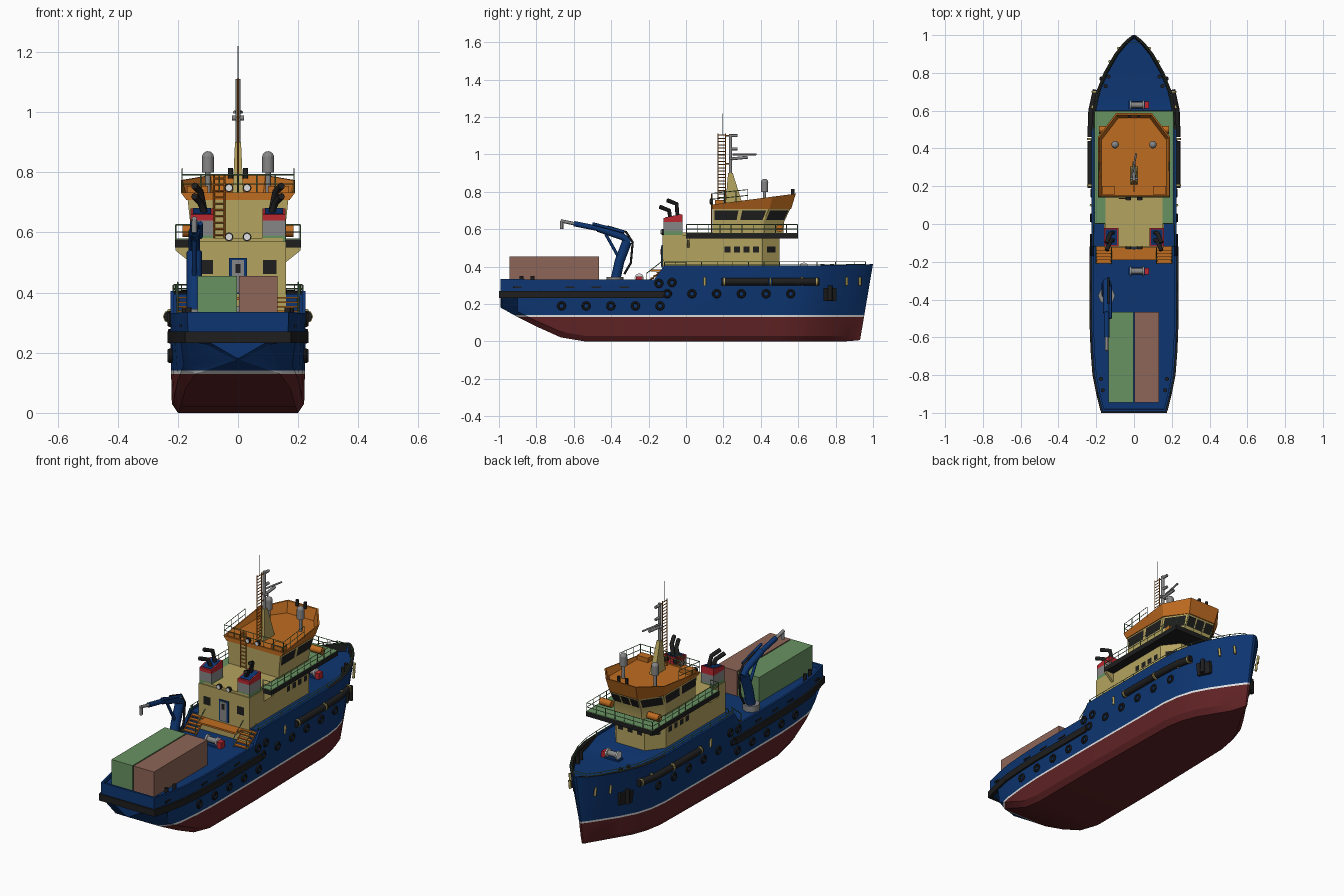
import bpy, bmesh, math
from mathutils import Vector

if "Cube" in bpy.data.objects:
    bpy.data.objects.remove(bpy.data.objects["Cube"])

def material(name, r, g, b):
    m = bpy.data.materials.new(name)
    m.diffuse_color = (r, g, b, 1)
    m.use_nodes = True
    m.node_tree.nodes["Principled BSDF"].inputs["Base Color"].default_value = m.diffuse_color
    return m

BLUE = material("hull_blue", .004, .036, .165)
RED = material("bottom_red", .115, .016, .018)
WHITE = material("white", .75, .75, .75)
BLACK = material("rubber_black", .013, .013, .014)
BEIGE = material("beige", .46, .37, .115)
ORANGE = material("orange", .52, .15, .015)
GREEN = material("deck_green", .14, .29, .12)
TAN = material("container_brown", .27, .13, .095)
GREY = material("grey", .24, .24, .24)
BRIGHT = material("funnel_red", .5, .02, .03)

def mesh(name, verts, faces, *mats):
    me = bpy.data.meshes.new(name)
    me.from_pydata([tuple(v) for v in verts], [], faces)
    for m in mats:
        me.materials.append(m)
    bm = bmesh.new()
    bm.from_mesh(me)
    bmesh.ops.remove_doubles(bm, verts=bm.verts, dist=1e-5)
    bmesh.ops.recalc_face_normals(bm, faces=bm.faces)
    bm.to_mesh(me)
    bm.free()
    ob = bpy.data.objects.new(name, me)
    bpy.context.collection.objects.link(ob)
    return ob

def loft(name, rings, *mats):
    n = len(rings[0])
    verts = [v for r in rings for v in r]
    faces = [(k*n+i, k*n+(i+1) % n, (k+1)*n+(i+1) % n, (k+1)*n+i)
             for k in range(len(rings)-1) for i in range(n)]
    faces += [tuple(range(n)), tuple(range((len(rings)-1)*n, len(rings)*n))]
    return mesh(name, verts, faces, *mats)

def ring(outline, z):
    return [(x, y, z(y) if callable(z) else z) for x, y in outline]

def house(w, y0, y1, cx, cy):
    return [(-w, y0), (w, y0), (w, y1-cy), (w-cx, y1), (cx-w, y1), (-w, y1-cy)]

def box(name, x0, x1, y0, y1, z0, z1, mat):
    o = [(x0, y0), (x1, y0), (x1, y1), (x0, y1)]
    return loft(name, [ring(o, z0), ring(o, z1)], mat)

def tubes(name, paths, r, mat, res=2):
    cu = bpy.data.curves.new(name, 'CURVE')
    cu.dimensions = '3D'
    cu.bevel_depth, cu.bevel_resolution, cu.use_fill_caps = r, res, True
    for p in paths:
        s = cu.splines.new('POLY')
        s.points.add(len(p)-1)
        for pt, c in zip(s.points, p):
            pt.co = (*c, 1)
    cu.materials.append(mat)
    ob = bpy.data.objects.new(name, cu)
    bpy.context.collection.objects.link(ob)
    return ob

def rail(name, pts, h, mat, step=.06):
    pts = [Vector(p) for p in pts]
    paths = [[p+Vector((0, 0, h*f)) for p in pts] for f in (.5, 1)]
    for a, b in zip(pts, pts[1:]):
        n = max(1, round((b-a).length/step))
        for i in range(n+1):
            q = a.lerp(b, i/n)
            paths.append([q, q+Vector((0, 0, h))])
    tubes(name, paths, .0022, mat, 0)

def ladder(name, a, b, z0, z1, n, mat):
    zs = [z0+(z1-z0)*(i+.5)/n for i in range(n)]
    tubes(name, [[(*p, z0), (*p, z1)] for p in (a, b)] + [[(*a, z), (*b, z)] for z in zs], .0028, mat, 0)

def panes(name, lo, hi, edge, n, v0, v1, gap=.12, u0=0, u1=1):
    # dark glass plates laid on wall number `edge` between two rings
    a, b, c, d = [Vector(r[(edge+k) % len(r)]) for r, k in ((lo, 0), (lo, 1), (hi, 1), (hi, 0))]
    off = (b-a).cross(d-a).normalized()*.003
    vs, fs = [], []
    for i in range(n):
        l, r = [u0+(u1-u0)*(i+t)/n for t in (gap/2, 1-gap/2)]
        vs += [a.lerp(b, u).lerp(d.lerp(c, u), v)+off for u, v in ((l, v0), (r, v0), (r, v1), (l, v1))]
        fs.append(tuple(range(4*i, 4*i+4)))
    mesh(name, vs, fs, BLACK)

# hull stations: y, top, mid, chine and bottom half widths, keel z, bulwark z, deck z
S = [(-.993, .168, .166, .09, .004, .182, .335, .335), (-.981, .17, .17, .1, .01, .175, .335, .335),
     (-.98, .17, .17, .1, .01, .175, .335, .312), (-.9, .19, .19, .18, .14, .13, .333, .312),
     (-.8, .21, .21, .2, .175, .08, .332, .312), (-.67, .22, .22, .212, .19, .022, .332, .312),
     (-.54, .225, .225, .22, .2, 0, .332, .312), (-.17, .225, .225, .22, .2, 0, .332, .312),
     (-.121, .225, .225, .22, .2, 0, .4, .312), (-.12, .225, .225, .22, .2, 0, .405, .395),
     (.5, .225, .22, .21, .188, 0, .405, .395), (.6, .22, .212, .193, .17, 0, .405, .372),
     (.7, .2, .187, .165, .138, 0, .407, .37), (.8, .161, .143, .115, .088, 0, .409, .37),
     (.9, .104, .083, .058, .038, 0, .411, .37), (.96, .056, .042, .024, .016, .004, .412, .37),
     (.985, .028, .02, .012, .009, .006, .413, .37), (.999, .008, .007, .006, .004, .008, .413, .413)]
rings = []
for y, wt, wm, wc, wb, zb, zt, zd in S:
    wi = max(wt-(.02 if y > .55 else .012), .002)
    side = [(wb, zb), (wc, zb+(.05 if y < -.95 else .03)), (wm, max(.24, zb+.06)), (wt, zt), (wi, zt), (wi, zd)]
    rake = .17*max(0, (y-.6)/.4)
    full = side + [(-x, z) for x, z in reversed(side)]
    rings.append([(x, y+rake*(z-.41), z) for x, z in full])
hull = loft("hull", rings, BLUE, RED, WHITE, BLACK)
bm = bmesh.new()
bm.from_mesh(hull.data)
for z in (.13, .141):
    bmesh.ops.bisect_plane(bm, geom=bm.verts[:]+bm.edges[:]+bm.faces[:], plane_co=(0, 0, z), plane_no=(0, 0, 1))
for f in bm.faces:
    c = f.calc_center_median()
    f.material_index = 1 if c.z < .13 else 2 if c.z < .141 else 0
    if c.y > .5 and c.z > .38 and abs(c.x) > .002:
        f.material_index = 3        # black bow bulwark lining and rim
bm.to_mesh(hull.data)
bm.free()

def hw(y, col=2):
    for a, b in zip(S, S[1:]):
        if a[0] <= y <= b[0]:
            return a[col]+(b[col]-a[col])*(y-a[0])/(b[0]-a[0])

# rubber fender band round the stern, bow rail
half = [(hw(y), y) for y in (-.12, -.54, -.67, -.8, -.9, -.99)]
for s in (-1, 1):
    loft("stern_fender_side", [[(s*(x-.01), y, .232), (s*(x+.01), y, .232), (s*(x+.01), y, .27), (s*(x-.01), y, .27)] for x, y in half], BLACK)
box("stern_fender", -.176, .176, -1.0, -.985, .232, .27, BLACK)
half = [(hw(y, 1)-.012, y, .4) for y in (.0, .5, .6, .7, .8, .9, .96)]
rail("bow_rail", half + [(-x, y, z) for x, y, z in reversed(half)], .026, GREEN, .08)

for s in (-1, 1):
    # tyres along the side
    tyres = [(-.1+.132*i, .255) for i in range(6)] + [(-.665+.1315*i, .19) for i in range(5)] + [(-.145, .31), (-.075, .315)]
    for y, z in tyres:
        bpy.ops.mesh.primitive_torus_add(major_segments=14, minor_segments=6, major_radius=.018, minor_radius=.0065,
                                         location=(s*(hw(y)+.003), y, z), rotation=(0, math.pi/2, 0))
        bpy.context.object.name = "side_tyre"
        bpy.context.object.data.materials.append(BLACK)
    # long roller fenders with straps
    tubes("roller_fender", [[(s*(hw(a, 1)+.002), a, .32), (s*(hw(m, 1)+.002), m, .32), (s*(hw(b, 1)+.002), b, .32)]
                            for a, m, b in ((.19, .3, .44), (.46, .6, .71))], .02, BLACK)
    tubes("fender_strap", [[(s*(hw(y, 1)+.002), y-.004, .32), (s*(hw(y, 1)+.002), y+.004, .32)]
                           for y in (.205, .45, .7)], .0225, BEIGE)
    tubes("mooring_bracket", [[(s*(hw(y, 1)-.002), y, .3), (s*(hw(y, 1)+.003), y, .345)] for y in (.1, .62, .86, .93)], .007, BEIGE)
    # anchor in its pocket
    loft("anchor_pocket", [[(s*.135, y, .215), (s*(hw(y)+.006), y, .215), (s*(hw(y)+.014), y, .285), (s*.135, y, .285)] for y in (.735, .805)], BLACK)
    tubes("anchor", [[(s*.17, .77, .3), (s*.172, .77, .22)]], .012, BLACK)
    # propeller shaft fairing, bollards
    tubes("shaft_fairing", [[(s*.125, -.72, .1), (s*.125, -.775, .09)], [(s*.125, -.76, .12), (s*.125, -.77, .075)]], .014, RED)
    tubes("bollards", [[(s*x, y, .31), (s*x, y, z)] for x, y, z in ((.165, -.88, .35), (.175, -.82, .35), (.15, .73, .415), (.135, .78, .415))], .011, BLACK)
    # freeing ports in the bulwark
    for y in (-.9, -.62, -.48, -.33):
        x = s*(hw(y)+.001)
        box("freeing_port", x-.003, x+.003, y-.025, y+.025, .285, .294, BLACK)

# containers
box("green_container", -.135, -.003, -.945, -.465, .312, .455, GREEN)
box("brown_container", .003, .132, -.945, -.465, .312, .455, TAN)

# lower deckhouse with windows and door
o = house(.16, -.125, .5, .07, .09)
lo, hi = ring(o, .311), ring(o, .57)
loft("deckhouse", [lo, hi], BEIGE)
for e, u in ((1, (.6, .98)), (5, (.02, .4))):
    panes("deckhouse_windows", lo, hi, e, 4, .64, .76, .4, *u)
for e in (2, 3, 4):
    panes("deckhouse_windows", lo, hi, e, (1, 3, 1)[e-2], .64, .76, .5)
panes("aft_window_left", lo, hi, 0, 1, .58, .76, 0, .1, .24)
panes("aft_window_right", lo, hi, 0, 1, .58, .76, 0, .76, .9)
box("door_frame", -.03, .03, -.13, -.124, .395, .515, BLUE)
box("door", -.02, .02, -.133, -.129, .4, .508, GREY)
box("door_window", -.009, .009, -.136, -.132, .465, .495, BLACK)

# bridge deck with dark edge, green floor
o = [(-.21, 0), (.21, 0), (.21, .6), (-.21, .6)]
loft("bridge_deck_edge", [ring(o, .55), ring(o, .576)], BLACK)
box("bridge_deck_floor", -.209, .209, .001, .599, .575, .579, GREEN)
box("house_top", -.15, .15, -.12, .16, .565, .582, BEIGE)
rail("bridge_deck_rail", [(-.155, .003, .578), (-.207, .003, .578), (-.207, .597, .578), (.207, .597, .578), (.207, .003, .578), (.155, .003, .578)], .047, GREEN)

# bridge, leaning windows, tray roof
lo, mid = ring(house(.16, .142, .52, .075, .11), .577), ring(house(.16, .142, .525, .075, .11), .64)
hi = ring(house(.168, .142, .56, .08, .115), .715)
loft("bridge", [lo, mid, hi], BEIGE)
for e, n in enumerate((0, 2, 1, 3, 1, 2)):
    if n:
        panes("bridge_windows", mid, hi, e, n, .12, .8, .14)
slope = lambda y: .732+(y-.14)*.13
loft("bridge_roof", [ring(house(.172, .14, .562, .085, .115), .708), ring(house(.19, .14, .587, .095, .125), slope),
                     ring(house(.184, .148, .578, .093, .122), slope), ring(house(.172, .15, .56, .088, .115), .728)], ORANGE)
rail("roof_rail", [(-.186, .33, .75), (-.186, .143, .73), (.186, .143, .73), (.186, .33, .75)], .062, GREEN)
ladder("bridge_ladder", (-.08, .136), (-.045, .136), .58, .79, 10, ORANGE)

for s in (-1, 1):
    # funnel: colour bands stacked, slanted top and two bent exhausts
    f = [(s*.082, -.12), (s*.158, -.12), (s*.158, -.02), (s*.082, -.02)]
    top = lambda y: .66+(y+.12)*.2
    for nm, a, b, m in (("base", .5, .56, BEIGE), ("green_band", .56, .59, GREEN), ("grey_band", .59, .64, GREY), ("red_top", .64, top, BRIGHT)):
        loft("funnel_"+nm, [ring(f, a), ring(f, b)], m)
    g = [(s*.09, -.112), (s*.15, -.112), (s*.15, -.028), (s*.09, -.028)]
    loft("funnel_vent", [ring(g, .65), ring(g, lambda y: top(y)+.002)], BLUE)
    tubes("exhaust", [[(s*.11, y, .66), (s*.125, y-.005, .725+d), (s*.145, y-.055, .745+d)] for y, d in ((-.045, .01), (-.085, -.025))], .0115, BLACK)
    # satellite domes, lamps, liferafts
    tubes("dome_post", [[(s*.1, .42, .72), (s*.1, .42, .8)]], .009, GREY)
    tubes("dome_body", [[(s*.1, .42, .8), (s*.1, .42, .85)]], .02, GREY, 3)
    bpy.ops.mesh.primitive_uv_sphere_add(segments=12, ring_count=8, radius=.02, location=(s*.1, .42, .85))
    bpy.context.object.name = "dome_cap"
    bpy.context.object.data.materials.append(GREY)
    tubes("work_lamp", [[(s*.03, y, z), (s*.03, y-.015, z)] for y, z in ((-.12, .585), (.14, .748))], .011, WHITE)
    tubes("lamp_housing", [[(s*.03, y+.002, z), (s*.03, y-.012, z)] for y, z in ((-.12, .585), (.14, .748))], .015, BLACK)
    tubes("horn_lamp", [[(s*.025, .57, .78), (s*.025, .57, .815)]], .009, BLACK)
    box("roof_locker", min(s*.1, s*.17), max(s*.1, s*.17), .155, .2, .73, .755, ORANGE)
    tubes("liferaft", [[(s*.115, .5, .605), (s*.185, .5, .605)]], .02, ORANGE)
    # deck support brackets
    loft("deck_bracket", [[(s*.158, y, .5), (s*.158, y, .555), (s*.208, y, .555), (s*.208, y, .54)] for y in (.005, .02)], BEIGE)
    # stairs from the aft deck
    for i in range(5):
        box("stair_tread", min(s*.12, s*.2), max(s*.12, s*.2), -.14-.017*i, -.12-.017*i, .38-.015*i, .386-.015*i, ORANGE)
    tubes("stair_sides", [[(s*x, -.12, .385), (s*x, -.21, .315)] for x in (.12, .2)], .004, ORANGE, 0)
    tubes("stair_handrail", [[(s*x, -.12, .435), (s*x, -.21, .365), (s*x, -.21, .315)] for x in (.12, .2)], .0025, GREEN, 0)
    rail("break_rail", [(s*.205, -.115, .395), (s*.215, -.115, .395), (s*.215, .0, .395)], .03, GREEN)
box("stair_platform", -.12, .12, -.19, -.12, .375, .385, ORANGE)

# mast, ladder, radars
base = lambda y0, y1, w: [(-w, y0), (w, y0), (w, y1), (-w, y1)]
loft("mast_base", [ring(base(.21, .305, .018), .727), ring(base(.225, .25, .01), .9)], BEIGE)
tubes("mast_pole", [[(0, .238, .88), (0, .238, 1.11)]], .009, GREY)
ladder("mast_ladder", (0, .172), (0, .212), .727, 1.112, 22, ORANGE)
tubes("whip_antenna", [[(0, .193, 1.1), (0, .193, 1.22)]], .0018, GREY, 0)
tubes("mast_stays", [[(0, .21, z), (0, .24, z)] for z in (.8, .95, 1.1)], .004, ORANGE, 0)
tubes("radar_arms", [[(0, .23, .975), (0, .33, .985)], [(0, .24, 1.03), (0, .275, 1.03)], [(0, .24, 1.1), (0, .275, 1.1)], [(-.02, .24, .98), (.02, .24, .98)]], .008, GREY)
tubes("radar_scanner", [[(-.012, .25, 1.0), (.012, .375, 1.0)]], .005, GREY)

# deck crane
X = -.145
tubes("crane_base", [[(X, -.38, .31), (X, -.38, .345)]], .045, GREY)
tubes("crane_column", [[(X, -.375, .34), (X, -.355, .43), (X, -.315, .535)]], .026, BLUE)
tubes("crane_inner_boom", [[(X, -.3, .53), (X, -.34, .56), (X, -.47, .605)]], .019, BLUE)
tubes("crane_outer_boom", [[(X, -.45, .6), (X, -.6, .63)]], .014, BLUE)
tubes("crane_tip", [[(X, -.59, .628), (X, -.67, .645)], [(X, -.665, .643), (X, -.665, .6)]], .009, GREY)
tubes("crane_ram", [[(X, -.36, .45), (X, -.43, .575)], [(X+.02, -.33, .585), (X+.02, -.5, .63)]], .008, BLUE)
tubes("crane_hose", [[(X+.01, -.42, .615), (X+.01, -.32, .585), (X+.01, -.285, .53), (X+.01, -.295, .42), (X+.01, -.33, .36)]], .006, BLACK)

# winches fore and aft
for y, z in ((-.25, .312), (.63, .37)):
    tubes("winch_drum", [[(-.015, y, z+.028), (.05, y, z+.028)]], .016, GREY)
    tubes("winch_flanges", [[(x, y, z+.028), (x+.008, y, z+.028)] for x in (-.02, .045)], .025, WHITE)
    box("winch_motor", .055, .08, y-.018, y+.018, z, z+.035, BRIGHT)
    box("winch_bed", -.03, .06, y-.02, y+.02, z, z+.01, BLUE)

# smooth shading with sharp edges kept
bpy.ops.object.select_all(action='DESELECT')
for ob in bpy.data.objects:
    if ob.type == 'MESH':
        ob.select_set(True)
        bpy.context.view_layer.objects.active = ob
bpy.ops.object.shade_smooth_by_angle(angle=math.radians(25))
